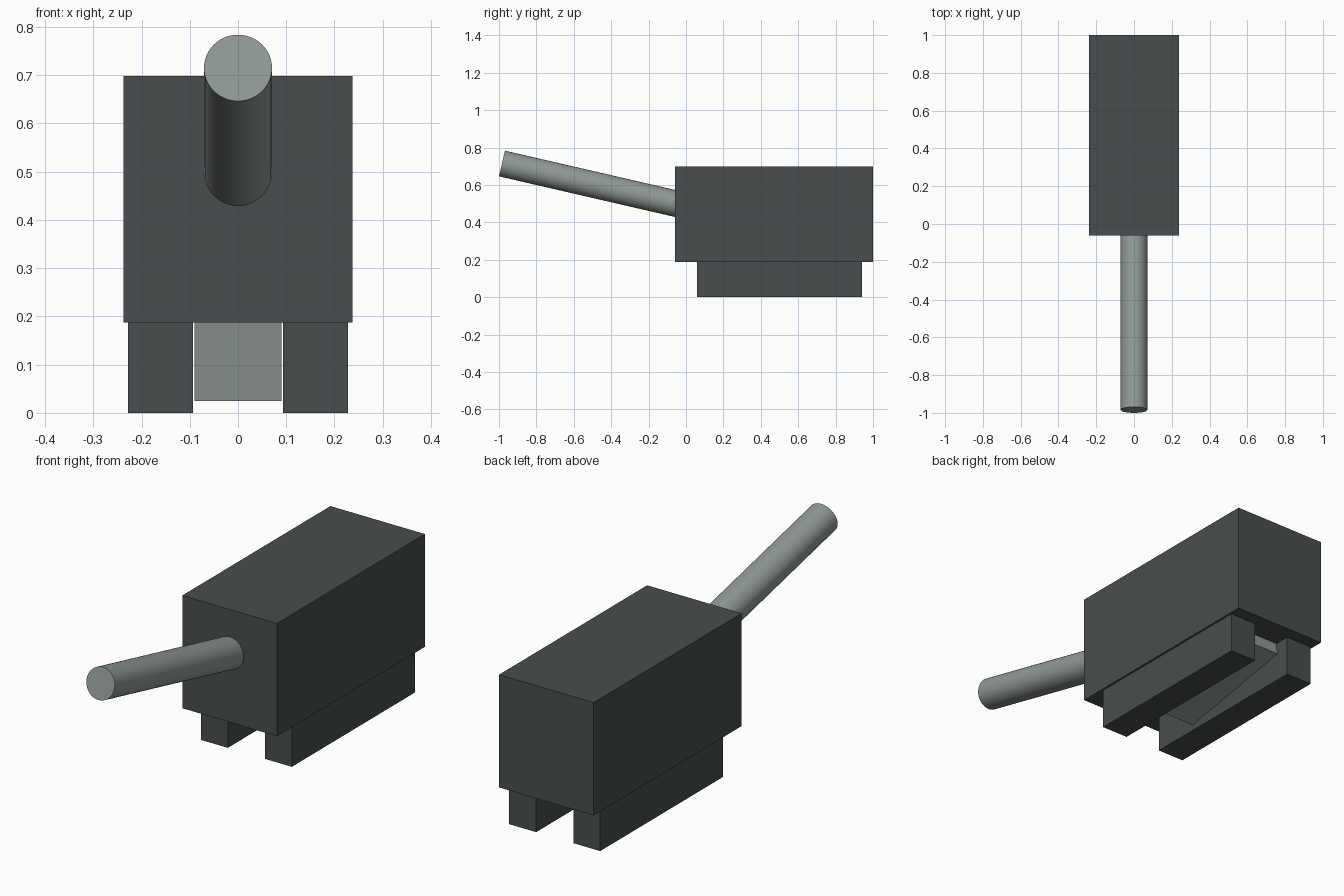
import bpy
from math import radians, sin, cos
from mathutils import Vector

default = bpy.data.objects.get("Cube")
if default:
    bpy.data.objects.remove(default, do_unlink=True)


def make_material(name, rgb):
    mat = bpy.data.materials.new(name)
    mat.use_nodes = True
    mat.diffuse_color = (*rgb, 1)
    mat.node_tree.nodes["Principled BSDF"].inputs["Base Color"].default_value = (*rgb, 1)
    return mat


dark = make_material("dark_slate", (0.065, 0.076, 0.074))
light = make_material("light_grey", (0.28, 0.32, 0.30))


def finish(obj, name, mat):
    obj.name = name
    obj.data.materials.append(mat)
    return obj


def box(name, low, high, mat):
    """Box between two opposite corners."""
    low, high = Vector(low), Vector(high)
    bpy.ops.mesh.primitive_cube_add(size=1, location=(low + high) / 2)
    obj = bpy.context.object
    obj.scale = high - low
    bpy.ops.object.transform_apply(location=False, rotation=False, scale=True)
    return finish(obj, name, mat)


# Main body
box("body", (-0.237, -0.06, 0.187), (0.237, 1.0, 0.698), dark)

# Pair of long feet
for side, inner, outer in (("left", 0.093, 0.228), ("right", -0.228, -0.093)):
    box(side + "_foot", (inner, 0.06, 0), (outer, 0.94, 0.187), dark)

# Tilted block under the body, low at the front, hinged on its front lower edge
length, thickness, tilt = 0.592, 0.2, radians(10.2)
block = box("under_block", (-0.09, 0, 0), (0.09, length, thickness), light)
block.rotation_euler.x = tilt
centre = Vector((0, length / 2 * cos(tilt) - thickness / 2 * sin(tilt),
                 length / 2 * sin(tilt) + thickness / 2 * cos(tilt)))
block.location = Vector((0, 0.294, 0.025)) + centre

# Long barrel rising toward the front
pitch = radians(13)
axis = Vector((0, -cos(pitch), sin(pitch)))
tip = Vector((0, -0.984, 0.715))
barrel_length = 1.05
bpy.ops.mesh.primitive_cylinder_add(vertices=48, radius=0.0705, depth=barrel_length,
                                    location=tip - axis * barrel_length / 2)
barrel = finish(bpy.context.object, "barrel", light)
barrel.rotation_euler.x = radians(90) - pitch
bpy.ops.object.shade_smooth_by_angle()
